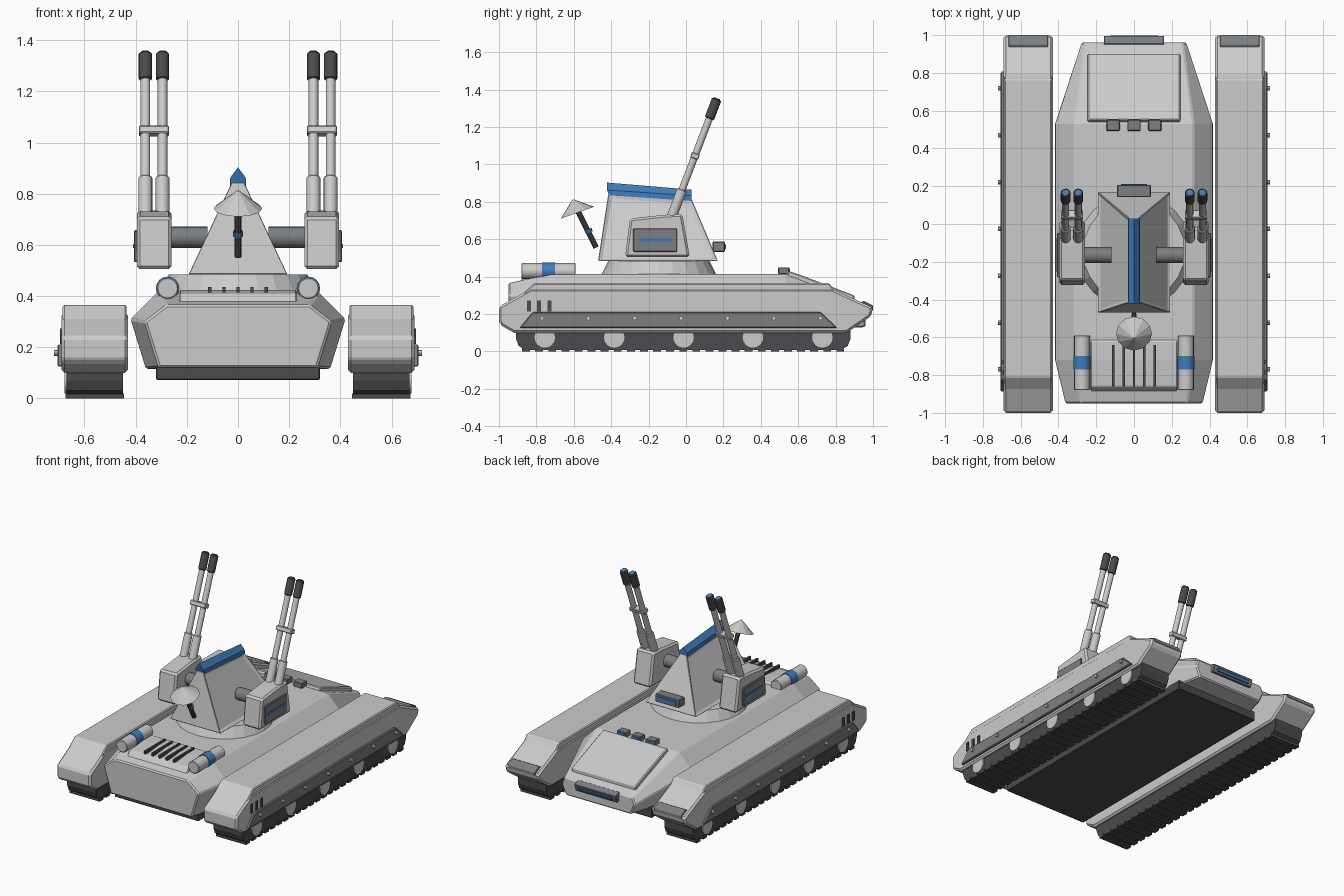
import bpy, bmesh, math
from mathutils import Vector

if "Cube" in bpy.data.objects:
    bpy.data.objects.remove(bpy.data.objects["Cube"])


def material(name, c):
    m = bpy.data.materials.new(name)
    m.diffuse_color = (*c, 1)
    m.use_nodes = True
    m.node_tree.nodes["Principled BSDF"].inputs["Base Color"].default_value = m.diffuse_color
    return m


BLUE = material("blue_light", (0.05, 0.2, 0.5))
DARK = material("dark_metal", (0.07, 0.07, 0.075))
MID = material("mid_metal", (0.2, 0.21, 0.22))


def finish(ob, mat, bevel):
    if mat:
        ob.data.materials.append(mat)
    if bevel:
        b = ob.modifiers.new("bevel", 'BEVEL')
        b.width, b.segments, b.limit_method = bevel, 1, 'ANGLE'
    return ob


def loft(name, rings, mat=None, bevel=0.006, inset_sides=False):
    """Skin matching closed rings of points, capped at both ends."""
    bm = bmesh.new()
    vs = [[bm.verts.new(p) for p in r] for r in rings]
    n = len(vs[0])
    for a, b in zip(vs, vs[1:]):
        for i in range(n):
            j = (i + 1) % n
            bm.faces.new((a[i], a[j], b[j], b[i]))
    bm.faces.new(vs[0])
    bm.faces.new(vs[-1])
    bmesh.ops.recalc_face_normals(bm, faces=bm.faces)
    if inset_sides:
        sides = [f for f in bm.faces if abs(f.normal.x) > 0.7]
        bmesh.ops.inset_individual(bm, faces=sides, thickness=0.03, depth=-0.012)
    me = bpy.data.meshes.new(name)
    bm.to_mesh(me)
    bm.free()
    ob = bpy.data.objects.new(name, me)
    bpy.context.collection.objects.link(ob)
    return finish(ob, mat, bevel)


def prism(name, yz, x0, x1, mat=None, bevel=0.006):
    return loft(name, [[(x, y, z) for y, z in yz] for x in (x0, x1)], mat, bevel)


def box(name, c, size, mat=None, bevel=0.004, rx=0):
    bpy.ops.mesh.primitive_cube_add(size=1, location=c, rotation=(rx, 0, 0))
    ob = bpy.context.object
    ob.name = name
    ob.scale = size
    bpy.ops.object.transform_apply(location=False, rotation=False, scale=True)
    return finish(ob, mat, bevel)


def cyl(name, p0, p1, r0, r1=None, n=16, mat=None, bevel=0.0, smooth=True):
    p0, p1 = Vector(p0), Vector(p1)
    d = p1 - p0
    bpy.ops.mesh.primitive_cone_add(vertices=n, radius1=r0, radius2=r0 if r1 is None else r1,
                                    depth=d.length, location=(p0 + p1) / 2,
                                    rotation=d.to_track_quat('Z', 'Y').to_euler())
    ob = bpy.context.object
    ob.name = name
    if smooth:
        bpy.ops.object.shade_smooth_by_angle(angle=math.radians(35))
    return finish(ob, mat, bevel)


# Hull: six-sided sections along y (bottom, wide, top half-widths and heights)
def section(y, wb, zb, ww, zw, wt, zt):
    return [(wb, y, zb), (ww, y, zw), (wt, y, zt), (-wt, y, zt), (-ww, y, zw), (-wb, y, zb)]


loft("hull", [section(-0.95, 0.31, 0.12, 0.365, 0.30, 0.28, 0.365),
              section(-0.72, 0.36, 0.115, 0.42, 0.31, 0.315, 0.415),
              section(0.53, 0.36, 0.115, 0.42, 0.31, 0.315, 0.415),
              section(0.96, 0.25, 0.13, 0.28, 0.20, 0.26, 0.25)], bevel=0.008)
box("belly_plate", (0, -0.03, 0.105), (0.64, 1.72, 0.065), DARK)
prism("glacis_panel", [(0.53, 0.39), (0.55, 0.43), (0.61, 0.41), (0.9, 0.30), (0.9, 0.25)], -0.245, 0.245)
box("nose_light_housing", (0, 0.965, 0.225), (0.32, 0.05, 0.055), MID, rx=-0.35)
box("nose_light", (0, 0.985, 0.218), (0.26, 0.02, 0.026), BLUE, rx=-0.35)
for x in (-0.11, 0, 0.11):
    box("periscope", (x, 0.522, 0.432), (0.07, 0.058, 0.036), MID)
    box("periscope_glass", (x, 0.55, 0.435), (0.05, 0.01, 0.018), BLUE, 0)

# Engine deck
prism("engine_deck", [(-0.9, 0.36), (-0.86, 0.41), (-0.72, 0.423), (-0.62, 0.423), (-0.6, 0.40)], -0.23, 0.23)
for i in range(5):
    box("engine_vent", ((i - 2) * 0.055, -0.75, 0.424), (0.013, 0.22, 0.022), DARK, 0)

# Turret
cyl("turret_ring", (0, -0.145, 0.405), (0, -0.145, 0.485), 0.31, 0.27, 24, smooth=False)
loft("turret", [[(-0.195, -0.47, 0.485), (0.195, -0.47, 0.485), (0.195, 0.17, 0.485), (-0.195, 0.17, 0.485)],
                [(-0.026, -0.415, 0.845), (0.026, -0.415, 0.845), (0.026, 0.03, 0.815), (-0.026, 0.03, 0.815)]],
     bevel=0.004, inset_sides=True)
loft("turret_ridge", [[(-0.032, y, z), (0.032, y, z), (0.03, y - d, z + 0.028), (0, y - d, z + h), (-0.03, y - d, z + 0.028)]
                      for y, z, d, h in ((-0.41, 0.835, 0.012, 0.068), (0.03, 0.805, 0, 0.06))], BLUE, 0)
box("turret_light_housing", (0, 0.175, 0.56), (0.18, 0.065, 0.055), MID)
box("turret_light", (0, 0.208, 0.56), (0.14, 0.01, 0.026), BLUE, 0)

# Sensor dish on a leaning mast
cyl("dish_mast", (0, -0.48, 0.555), (0, -0.575, 0.745), 0.015, n=10, mat=DARK)
cyl("dish_band", (0, -0.516, 0.635), (0, -0.524, 0.652), 0.02, n=10, mat=BLUE)
cyl("dish", (0, -0.58, 0.742), (0, -0.605, 0.812), 0.095, 0.004, 12, smooth=False)


# Gun axis: y for a given height
def gun(x, z):
    return (x, -0.065 + 0.383 * (z - 0.75), z)


for s in (-1, 1):
    # Running gear
    prism("track_pod", [(-0.99, 0.14), (-1.0, 0.16), (-1.0, 0.24), (-0.83, 0.335), (0.78, 0.335), (1.0, 0.235),
                        (0.99, 0.19), (0.86, 0.10), (-0.92, 0.10)], s * 0.43, s * 0.69, bevel=0.012)
    prism("fender_cap", [(-0.88, 0.305), (-0.81, 0.365), (0.765, 0.365), (0.80, 0.32)], s * 0.435, s * 0.685)
    prism("fender_end_panel", [(0.93, 0.26), (0.95, 0.27), (1.0, 0.245), (1.0, 0.22)], s * 0.455, s * 0.665, MID, 0.003)
    prism("track", [(-0.91, 0.13), (-0.91, 0.07), (-0.895, 0.03), (-0.86, 0.008), (0.83, 0.008), (0.865, 0.03),
                    (0.88, 0.07), (0.88, 0.13)], s * 0.45, s * 0.67, DARK, 0)
    for i in range(25):
        box("track_shoe", (s * 0.56, -0.855 + i * 0.07, 0.01), (0.23, 0.042, 0.02), DARK, 0)
    for i in range(5):
        y = -0.755 + i * 0.371
        cyl("road_wheel", (s * 0.655, y, 0.075), (s * 0.678, y, 0.075), 0.055)
    # Skirt, bolts and vents
    prism("side_skirt", [(-0.89, 0.125), (-0.82, 0.21), (0.72, 0.21), (0.81, 0.125)], s * 0.68, s * 0.706, MID, 0.005)
    for i in range(7):
        y = -0.77 + i * 0.248
        cyl("skirt_bolt", (s * 0.70, y, 0.178), (s * 0.72, y, 0.178), 0.012, n=8)
    for i in range(3):
        box("side_vent", (s * 0.69, -0.84 + i * 0.055, 0.243), (0.012, 0.022, 0.06), DARK, 0)

    # Rear canisters
    x = s * 0.275
    cyl("canister", (x, -0.88, 0.43), (x, -0.59, 0.43), 0.042, bevel=0.004)
    cyl("canister_band", (x, -0.77, 0.43), (x, -0.70, 0.43), 0.046, mat=BLUE)

    # Gun pods
    cyl("gun_trunnion", (s * 0.12, -0.165, 0.63), (s * 0.28, -0.165, 0.63), 0.042, mat=MID)
    prism("gun_pod", [(-0.325, 0.505), (-0.30, 0.71), (-0.12, 0.73), (-0.02, 0.735), (0.02, 0.505)],
          s * 0.26, s * 0.395, bevel=0.012)
    box("pod_panel", (s * 0.396, -0.165, 0.595), (0.022, 0.235, 0.125), MID)
    box("pod_stripe", (s * 0.407, -0.165, 0.596), (0.008, 0.18, 0.016), BLUE, 0)
    for x in (s * 0.295, s * 0.362):
        cyl("barrel_sleeve", gun(x, 0.69), gun(x, 0.865), 0.027, bevel=0.004)
        cyl("barrel", gun(x, 0.80), gun(x, 1.26), 0.019)
        cyl("muzzle", gun(x, 1.245), gun(x, 1.35), 0.026, mat=DARK, bevel=0.005)
        cyl("muzzle_tip", gun(x, 1.345), gun(x, 1.354), 0.017, mat=BLUE)
    box("barrel_clamp", gun(s * 0.3285, 1.045), (0.118, 0.045, 0.03), rx=-math.atan(0.383))
